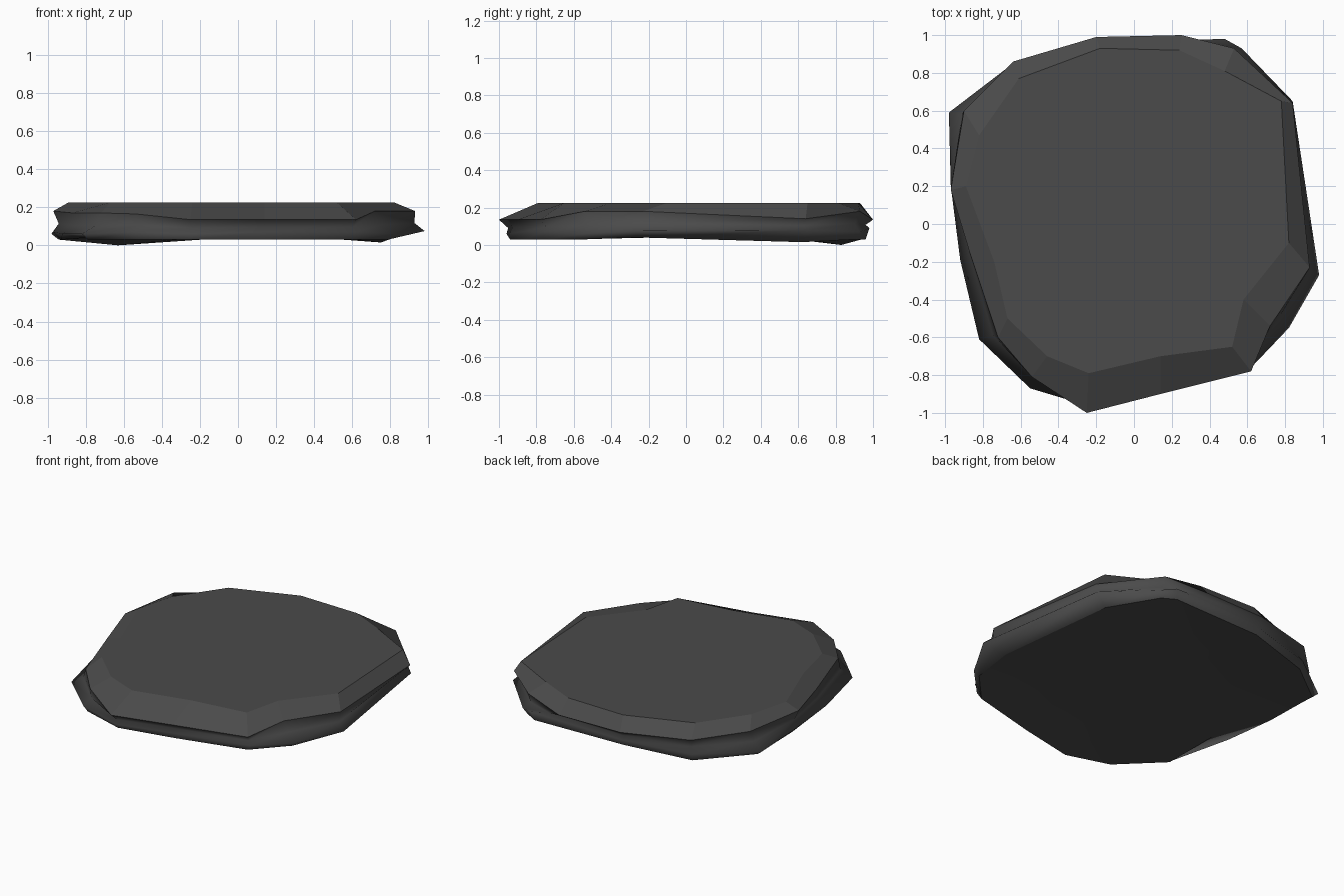
import bpy, bmesh

if "Cube" in bpy.data.objects:
    bpy.data.objects.remove(bpy.data.objects["Cube"])

# Dark stone colour
stone = bpy.data.materials.new("dark grey stone")
stone.diffuse_color = (0.07, 0.07, 0.07, 1)
stone.use_nodes = True
stone.node_tree.nodes["Principled BSDF"].inputs["Base Color"].default_value = stone.diffuse_color

# Matching rings of the chipped slab, counter-clockwise from the right
top = [(.82, -.1), (.78, .65), (.48, .81), (.24, .92), (-.18, .93),
       (-.61, .77), (-.82, .47), (-.89, .2), (-.74, -.2), (-.67, -.5),
       (-.46, -.70), (-.24, -.79), (.14, -.70), (.52, -.65), (.58, -.4)]
upper = [(.93, -.23, .18), (.84, .64, .14), (.53, .93, .18), (.25, 1.0, .135),
         (-.2, .99, .135), (-.64, .86, .15), (-.90, .60, .18), (-.97, .18, .18),
         (-.87, -.15, .17), (-.72, -.60, .17), (-.54, -.81, .165),
         (-.25, -1.0, .135), (.14, -.9, .135), (.62, -.78, .135), (.72, -.54, .18)]
lower = [(.98, -.27, .075), (.84, .65, .08), (.57, .93, .07), (.48, .98, .09),
         (-.2, .96, .07), (-.64, .85, .05), (-.98, .59, .06), (-.97, .2, .07),
         (-.92, -.19, .06), (-.82, -.61, .06), (-.55, -.87, .07),
         (-.25, -.96, .06), (.14, -.88, .07), (.62, -.76, .07), (.82, -.55, .06)]

# Recessed seam between the two rims, and the uneven underside
groove = [((a[0] + b[0]) * .485, (a[1] + b[1]) * .485, a[2] * .4 + b[2] * .6)
          for a, b in zip(upper, lower)]
bottom = [(x * .96, y * .98, .03) for x, y, z in lower]
bottom[0] = (.82, -.25, .04)
bottom[1] = (.75, .62, .015)
bottom[5] = (-.63, .83, 0)
bottom[8] = (-.80, -.16, .04)
inner = [(x * .55, y * .55, .05) for x, y, z in bottom]
rings = [inner, bottom, lower, groove, upper, [(x, y, .225) for x, y in top]]

# Stone slab: bridge the rings and cap both ends
bm = bmesh.new()
loops = [[bm.verts.new(p) for p in ring] for ring in rings]
n = len(top)
for k, (a, b) in enumerate(zip(loops, loops[1:])):
    for i in range(n):
        j = (i + 1) % n
        face = bm.faces.new((a[i], a[j], b[j], b[i]))
        face.smooth = k < 4          # top chamfer stays faceted
bm.faces.new(loops[-1])
bm.faces.new(loops[0][::-1]).smooth = True
bmesh.ops.recalc_face_normals(bm, faces=bm.faces)

# Crisp edges along the bottom and the upper rim
for ring in (loops[1], loops[4]):
    for i in range(n):
        bm.edges.get((ring[i], ring[(i + 1) % n])).smooth = False

mesh = bpy.data.meshes.new("stone_slab")
bm.to_mesh(mesh)
bm.free()
mesh.materials.append(stone)
slab = bpy.data.objects.new("stone_slab", mesh)
bpy.context.collection.objects.link(slab)
